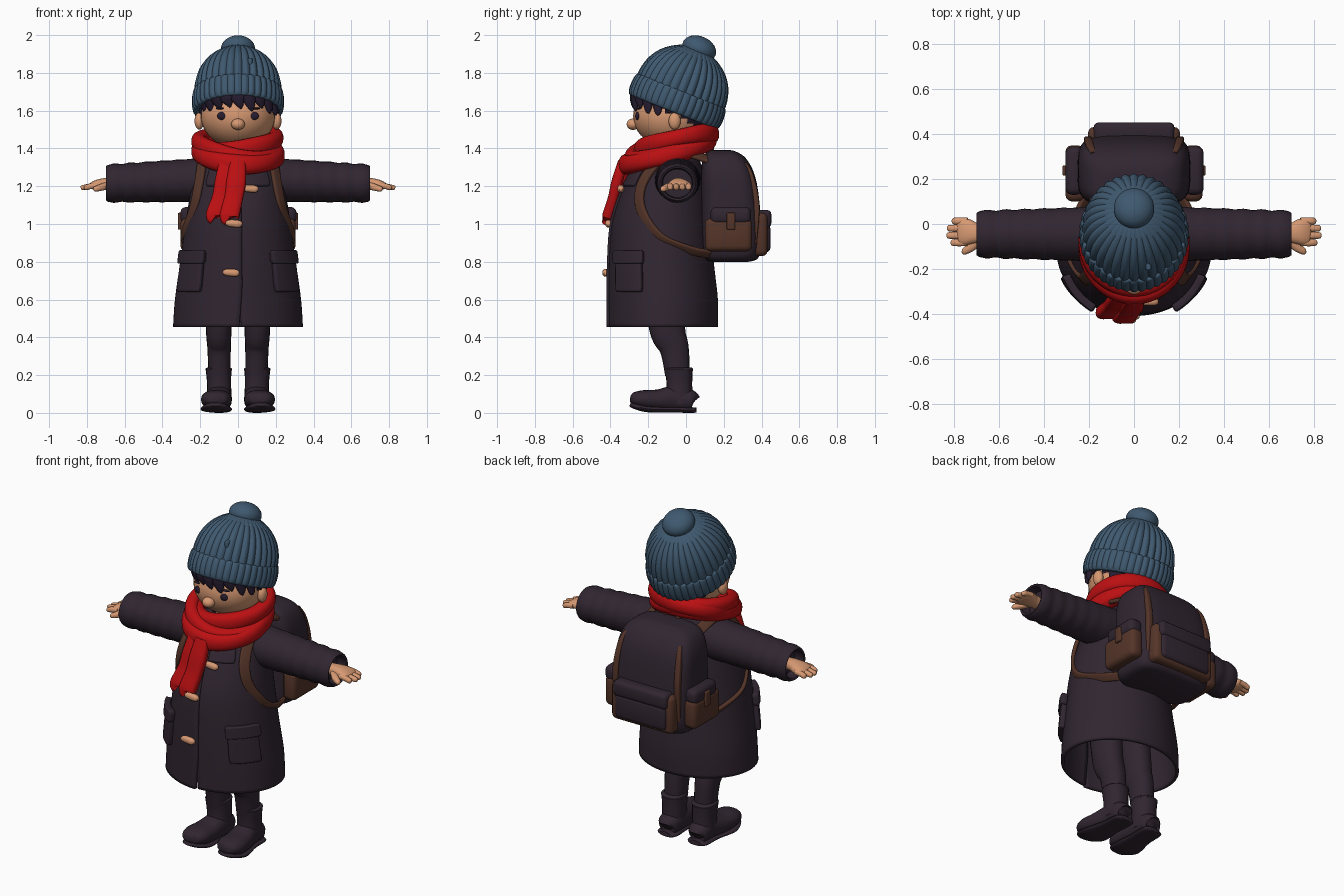
import bpy, bmesh, math, random
from mathutils import Vector, Matrix

random.seed(3)
if "Cube" in bpy.data.objects:
    bpy.data.objects.remove(bpy.data.objects["Cube"])
parts = []


def material(name, col):
    m = bpy.data.materials.new(name)
    m.use_nodes = True
    m.diffuse_color = (*col, 1)
    m.node_tree.nodes["Principled BSDF"].inputs["Base Color"].default_value = (*col, 1)
    return m


CLOTH = material("dark cloth", (0.03, 0.019, 0.03))
HAIR = material("dark hair", (0.02, 0.012, 0.03))
SKIN = material("skin", (0.68, 0.32, 0.17))
RED = material("scarf red", (0.5, 0.005, 0.006))
BLUE = material("wool blue", (0.05, 0.1, 0.16))
BROWN = material("brown leather", (0.09, 0.035, 0.022))


def finish(name, bm, mat):
    bmesh.ops.recalc_face_normals(bm, faces=bm.faces)
    me = bpy.data.meshes.new(name)
    bm.to_mesh(me)
    bm.free()
    me.materials.append(mat)
    ob = bpy.data.objects.new(name, me)
    bpy.context.collection.objects.link(ob)
    parts.append(ob)
    return ob


def spline(pts, n=6, closed=False):
    """Smooth curve through tuples of any length."""
    out, m = [], len(pts)
    for i in range(m if closed else m - 1):
        idx = [(i + k) % m if closed else min(max(i + k, 0), m - 1) for k in (-1, 0, 1, 2)]
        a, b, c, d = (pts[k] for k in idx)
        for j in range(n):
            t = j / n
            out.append([q + t / 2 * (r - p + t * (2*p - 5*q + 4*r - s + t * (3*q - p - 3*r + s)))
                        for p, q, r, s in zip(a, b, c, d)])
    return out if closed else out + [list(pts[-1])]


def loft(name, rings, mat, wrap=True, loop=False, caps=True):
    bm = bmesh.new()
    vs = [[bm.verts.new(p) for p in r] for r in rings]
    n = len(vs[0])
    for i in range(len(vs) if loop else len(vs) - 1):
        a, b = vs[i], vs[(i + 1) % len(vs)]
        for j in range(n if wrap else n - 1):
            k = (j + 1) % n
            bm.faces.new((a[j], a[k], b[k], b[j]))
    if caps and wrap and not loop:
        bm.faces.new(vs[0])
        bm.faces.new(vs[-1])
    return finish(name, bm, mat)


def oval(n, e=2.0):
    """Unit superellipse points."""
    res = []
    for i in range(n):
        c, s = math.cos(math.tau * i / n), math.sin(math.tau * i / n)
        res.append((math.copysign(abs(c) ** (2 / e), c), math.copysign(abs(s) ** (2 / e), s)))
    return res


def tube(name, pts, mat, out, closed=False, e=2.3, side=1):
    """Sweep along points (x, y, z, half width, half thickness); out gives the thickness direction."""
    path = spline(pts, 6, closed)
    pos = [Vector((p[0] * side, p[1], p[2])) for p in path]
    rings, m = [], len(pos)
    for i, p in enumerate(pos):
        t = pos[(i + 1) % m] - pos[i - 1] if closed else pos[min(i + 1, m - 1)] - pos[max(i - 1, 0)]
        t.normalize()
        o = Vector(out(p)) if callable(out) else Vector(out)
        o = (o - t * o.dot(t)).normalized()
        s = t.cross(o)
        rings.append([p + s * u * path[i][3] + o * v * path[i][4] for u, v in oval(20, e)])
    return loft(name, rings, mat, loop=closed)


def ball(name, loc, scale, mat, rot=0):
    bm = bmesh.new()
    bmesh.ops.create_uvsphere(bm, u_segments=32, v_segments=20, radius=1)
    bm.transform(Matrix.Translation(loc) @ Matrix.Rotation(rot, 4, 'X') @ Matrix.Diagonal((*scale, 1)))
    return finish(name, bm, mat)


def box(name, lo, hi, mat, bevel=0.025):
    bm = bmesh.new()
    bmesh.ops.create_cube(bm, size=1)
    lo, hi = Vector(lo), Vector(hi)
    bm.transform(Matrix.Translation((lo + hi) / 2) @ Matrix.Diagonal((*(hi - lo), 1)))
    bmesh.ops.bevel(bm, geom=bm.edges[:], offset=bevel, segments=3, profile=0.5, affect='EDGES')
    return finish(name, bm, mat)


# Coat body: height, half width, centre y, half depth
PROFILE = spline([(0.455, .335, -.12, .28), (0.6, .325, -.12, .28), (0.8, .297, -.13, .268),
                  (1.0, .27, -.13, .253), (1.15, .245, -.115, .222), (1.25, .22, -.1, .19),
                  (1.33, .18, -.08, .145), (1.4, .11, -.06, .1)], 5)


def coat_point(t, z, off=0.0):
    i = max(k for k in range(len(PROFILE) - 1) if PROFILE[k][0] <= z or k == 0)
    a, b = PROFILE[i], PROFILE[i + 1]
    f = (z - a[0]) / (b[0] - a[0])
    w, c, d = (p + (q - p) * f for p, q in zip(a[1:], b[1:]))
    return Vector(((w + off) * math.sin(t), c - (d + off) * math.cos(t), z))


rings = []
for row in PROFILE:
    z, ring = row[0], []
    slit = max(0, 0.66 - z) / 0.2
    for i in range(81):
        f = i / 80
        t = 0.05 * slit + f * (math.tau + 0.07 - 0.1 * slit)
        ring.append(coat_point(t, z, 0.012 * max(0, f - 0.9) * 10))
    rings.append(ring)
coat = loft("coat_body", rings, CLOTH, wrap=False)
sol = coat.modifiers.new("thickness", 'SOLIDIFY')
sol.thickness, sol.offset = 0.018, 0


def patch(name, t0, t1, z0, z1, off, thick, round_by=0.3):
    """Padded panel that follows the coat surface."""
    rings = []
    for i in range(13):
        v = i / 6 - 1
        inset = 1 - round_by * 0.5 * max(0, abs(v) - 0.6)
        rings.append([coat_point((t0 + t1) / 2 + (t1 - t0) / 2 * (j / 6 - 1) * inset,
                                 (z0 + z1) / 2 + (z1 - z0) / 2 * v, off) for j in range(13)])
    ob = loft(name, rings, CLOTH, wrap=False)
    m = ob.modifiers.new("thickness", 'SOLIDIFY')
    m.thickness, m.offset = thick, 0
    b = ob.modifiers.new("soft_edge", 'BEVEL')
    b.width, b.segments = 0.008, 2


X, Y, Z = Vector((1, 0, 0)), Vector((0, 1, 0)), Vector((0, 0, 1))
for s, tag in ((1, "left"), (-1, "right")):
    patch(tag + "_pocket", s * 0.62, s * 1.2, 0.64, 0.82, 0.018, 0.035)
    patch(tag + "_pocket_flap", s * 0.58, s * 1.24, 0.79, 0.86, 0.028, 0.035)
    patch(tag + "_collar", s * 0.12, s * 0.75, 1.2, 1.3, 0.015, 0.02)

    # Sleeve with soft folds and a hollow cuff
    rings = []
    for i in range(37):
        f = i / 36
        r = 0.118 - 0.018 * f + 0.0035 * math.sin(f * 42) * f
        if i == 0:
            r = 0.09
        rings.append((0.13 + 0.56 * f, 1.235 - 0.02 * f, r))
    rings += [(0.7, 1.215, 0.09), (0.695, 1.215, 0.08), (0.64, 1.215, 0.075)]
    loft(tag + "_sleeve", [[Vector((s * x, -0.045 + u * r * 1.04, z + v * r)) for u, v in oval(28)]
                           for x, z, r in rings], CLOTH)

    # Hand
    tube(tag + "_palm", [(.62, -.045, 1.21, .035, .03), (.69, -.042, 1.212, .042, .032),
                         (.74, -.036, 1.208, .058, .028), (.775, -.034, 1.202, .055, .018),
                         (.785, -.034, 1.2, .03, .01)], SKIN, Z, side=s)
    for i, tip in enumerate((.815, .832, .83, .81)):
        y = -.083 + .032 * i
        tube(f"{tag}_finger_{i + 1}", [(.74, y, 1.205, .015, .015), (.78, y, 1.2, .016, .015),
             (tip - .008, y, 1.192, .014, .013), (tip, y, 1.19, .005, .005)], SKIN, Z, side=s)
    tube(tag + "_thumb", [(.69, -.07, 1.205, .02, .018), (.72, -.1, 1.195, .02, .018),
         (.755, -.122, 1.185, .015, .014), (.765, -.126, 1.183, .005, .005)], SKIN, Z, side=s)

    # Leg and boot
    tube(tag + "_leg", [(.1, -.13, .72, .075, .1), (.102, -.1, .45, .068, .095),
         (.1, -.062, .34, .062, .077), (.098, -.045, .2, .058, .065)], CLOTH, Y, side=s)
    tube(tag + "_boot_shaft", [(.1, -.035, .05, .066, .07), (.1, -.035, .15, .064, .068),
         (.102, -.037, .215, .067, .072), (.102, -.037, .232, .07, .075),
         (.102, -.037, .24, .062, .066)], CLOTH, Y, side=s)
    tube(tag + "_boot_foot", [(.1, .045, .06, .03, .03), (.1, .03, .065, .06, .055),
         (.1, -.06, .075, .068, .068), (.11, -.15, .068, .078, .056), (.116, -.23, .072, .08, .048),
         (.119, -.28, .076, .058, .033), (.119, -.295, .078, .02, .015)], CLOTH, Z, side=s)
    tube(tag + "_boot_sole", [(.1, .055, .016, .04, .013), (.1, .03, .015, .064, .015),
         (.105, -.08, .018, .068, .016), (.115, -.2, .02, .084, .017),
         (.119, -.27, .036, .062, .016), (.119, -.295, .046, .03, .012)], CLOTH, Z, side=s)

    # Ear and eye
    ball(tag + "_ear", (s * .205, -.06, 1.545), (.025, .032, .045), SKIN)
    ball(tag + "_eye", (s * .085, -.257, 1.572), (.025, .012, .021), HAIR)
    ball(tag + "_brow", (s * .09, -.25, 1.612), (.028, .01, .006), HAIR)

    # Rucksack strap, side pocket and trim
    tube(tag + "_strap", [(.17, .12, 1.34, .03, .012), (.18, -.02, 1.375, .03, .012),
         (.19, -.15, 1.325, .03, .012), (.21, -.237, 1.2, .03, .012), (.238, -.235, 1.07, .028, .012),
         (.285, -.135, .93, .024, .012), (.252, .03, .86, .024, .012), (.2, .14, .84, .024, .012)],
         BROWN, lambda p: p - Vector((0, -.06, 1.1)), e=4, side=s)
    xs = sorted((s * .22, s * .305))
    box(tag + "_side_pocket", (xs[0], .1, .855), (xs[1], .35, 1.03), BROWN, .03)
    box(tag + "_side_pocket_flap", (xs[0], .13, 1.0), (xs[1] + .005 * s, .345, 1.09), CLOTH, .03)
    box(tag + "_side_pocket_tab", (min(s * .26, s * .318), .215, .97), (max(s * .26, s * .318), .26, 1.06), BROWN, .006)
    tube(tag + "_pack_trim", [(.2, .36, .9, .018, .015), (.205, .374, 1.1, .018, .015),
         (.195, .345, 1.25, .016, .014), (.18, .31, 1.32, .012, .012)], BROWN, Y, e=4, side=s)

# Wooden toggles
for i, (x, z) in enumerate(((.065, 1.185), (-.02, 1.0), (-.035, .74))):
    y = coat_point(math.asin(x / .28), z).y - .028
    tube(f"toggle_{i + 1}", [(x - .045, y, z, .008, .008), (x - .025, y, z + .004, .018, .016),
         (x + .025, y, z, .019, .017), (x + .042, y, z - .004, .008, .008)], SKIN, Y)

# Head, neck and nose
ball("head", (0, -.08, 1.572), (.197, .2, .17), SKIN)
tube("neck", [(0, -.05, 1.3, .09, .09), (0, -.05, 1.5, .09, .09)], SKIN, Y)
ball("nose", (0, -.28, 1.528), (.036, .034, .03), SKIN)

# Hair: cap trimmed by a hairline, then loose tufts
cap = ball("hair_cap", (0, -.07, 1.585), (.207, .208, .175), HAIR)
bm = bmesh.new()
bm.from_mesh(cap.data)
drop = [f for f in bm.faces if f.calc_center_median().z < 1.655 - 0.55 * max(0, f.calc_center_median().y + .2)]
bmesh.ops.delete(bm, geom=drop, context='FACES')
bm.to_mesh(cap.data)
bm.free()
for i in range(11):
    t = -1.5 + 0.3 * i
    x, y = .198 * math.sin(t), -.075 - .202 * math.cos(t)
    tip = 1.635 - .05 * abs(t) / 1.5 + random.uniform(-.018, .012)
    tube(f"hair_tuft_{i + 1}", [(x * .93, y + .01, 1.72, .04, .02), (x, y, 1.67, .038, .02),
         (x + .012, y, tip + .01, .018, .012), (x + .016, y + .003, tip - .01, .003, .003)],
         HAIR, (math.sin(t), -math.cos(t), 0))

# Knitted hat: radius and height pairs along a tilted axis
TILT = Matrix.Translation((0, -.068, 1.595)) @ Matrix.Rotation(-0.38, 4, 'X')


def knit(name, prof, ribs, depth):
    rings = []
    for r, h in spline(prof, 5):
        ring = []
        for j in range(ribs * 6):
            a = math.tau * j / (ribs * 6)
            q = r * (1 + depth * (abs(math.cos(a * ribs / 2)) - .6))
            ring.append(TILT @ Vector((q * .93 * math.cos(a), q * math.sin(a), h)))
        rings.append(ring)
    loft(name, rings, BLUE)


knit("hat_dome", [(.225, .03), (.243, .1), (.238, .17), (.212, .24), (.163, .3), (.09, .345), (.02, .358)], 32, .055)
knit("hat_brim", [(.2, .012), (.235, -.003), (.254, .01), (.26, .055), (.254, .105), (.24, .118), (.2, .11)], 40, .03)
ball("hat_pompom", (0, .07, 1.928), (.09, .093, .066), BLUE, -.4)
box("hat_tag", (.052, -.205, 1.84), (.076, -.155, 1.88), BLUE, .005)

# Scarf wraps and hanging tails
wraps = [(.2, .185, -.05, 1.395, 1.475, .02, .048), (.205, .215, -.1, 1.315, 1.435, -.012, .05),
         (.208, .205, -.08, 1.355, 1.45, -.035, .046)]
for k, (rx, ry, cy, zf, zb, lean, r) in enumerate(wraps):
    ring = []
    for i in range(20):
        t = math.tau * i / 20
        wob = 1 + .08 * math.sin(3 * t + 2 * k)
        ring.append((rx * math.sin(t), cy - ry * math.cos(t),
                     (zf + zb) / 2 - (zb - zf) / 2 * math.cos(t) + lean * math.sin(t), r * wob, r * .85))
    tube(f"scarf_wrap_{k + 1}", ring, RED, lambda p: (p.x, p.y + .07, 0), closed=True)
for k, (x0, x1, y, w, low) in enumerate(((.0, -.045, -.355, .052, 1.03), (-.06, -.12, -.335, .05, 1.035))):
    tube(f"scarf_tail_{k + 1}", [(x0, y + .02, 1.33, w * .8, .025), (x0 * .8 + x1 * .2, y - .008, 1.23, w, .03),
         ((x0 + x1) / 2, y - .03, 1.14, w * .95, .028), (x1, y - .058, low + .015, w, .03),
         (x1, y - .062, low, w * .85, .02)], RED, (0, -1, .3), e=3)

# Rucksack body: height, half width, front y, back y
body = [(.8, .17, .13, .33), (.825, .235, .09, .385), (.95, .25, .08, .4), (1.15, .25, .08, .385),
        (1.27, .24, .08, .36), (1.35, .205, .09, .315), (1.385, .14, .12, .26), (1.392, .06, .15, .22)]
loft("rucksack_body", [[Vector((u * w, (a + b) / 2 + v * (b - a) / 2, z)) for u, v in oval(40, 4)]
                       for z, w, a, b in spline(body, 5)], CLOTH)
box("rucksack_pocket_trim", (-.205, .33, .83), (.205, .432, 1.06), BROWN, .03)
box("rucksack_pocket", (-.17, .36, .85), (.17, .447, 1.0), CLOTH, .025)
box("rucksack_pocket_flap", (-.18, .36, .98), (.18, .452, 1.075), CLOTH, .025)
tube("rucksack_handle", [(-.05, .14, 1.37, .015, .008), (-.03, .13, 1.41, .015, .008),
     (.03, .13, 1.41, .015, .008), (.05, .14, 1.37, .015, .008)], BROWN, Z, e=4)

# Smooth shading with sharp edges kept
bpy.ops.object.select_all(action='DESELECT')
for ob in parts:
    ob.select_set(True)
bpy.context.view_layer.objects.active = parts[0]
bpy.ops.object.shade_smooth_by_angle(angle=math.radians(50))
